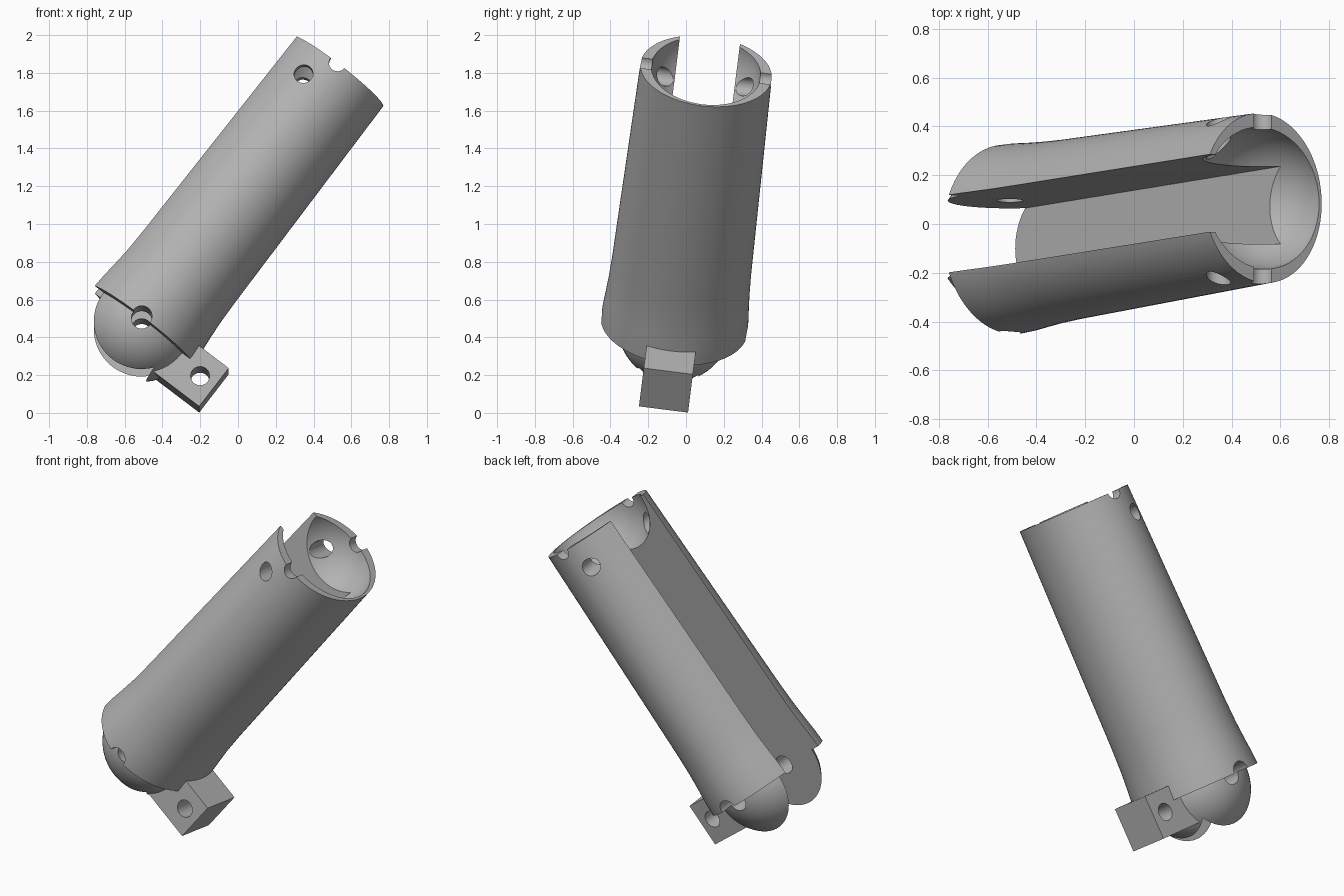
import bpy, bmesh, math
from mathutils import Matrix, Vector

if "Cube" in bpy.data.objects:
    bpy.data.objects.remove(bpy.data.objects["Cube"])

LENGTH = 1.707      # pin axis to socket rim
BALL = 0.3
SLOT = 0.16         # half width of the slot
FLOOR = 0.2         # slot floor position

grey = bpy.data.materials.new("plain grey")
grey.use_nodes = True
grey.diffuse_color = (0.45, 0.45, 0.45, 1)
grey.node_tree.nodes["Principled BSDF"].inputs["Base Color"].default_value = grey.diffuse_color


def finish(name, bm):
    bmesh.ops.recalc_face_normals(bm, faces=bm.faces)
    mesh = bpy.data.meshes.new(name)
    bm.to_mesh(mesh)
    bm.free()
    mesh.materials.append(grey)
    obj = bpy.data.objects.new(name, mesh)
    bpy.context.collection.objects.link(obj)
    return obj


def loft(name, rings, sides=96):
    """Stack of ellipses (z, x radius, y radius) with flat caps."""
    bm = bmesh.new()
    loops = []
    for z, rx, ry in rings:
        angles = [2 * math.pi * i / sides for i in range(sides)]
        loops.append([bm.verts.new((rx * math.cos(a), ry * math.sin(a), z)) for a in angles])
    for low, high in zip(loops, loops[1:]):
        for i in range(sides):
            j = (i + 1) % sides
            bm.faces.new((low[i], low[j], high[j], high[i]))
    bm.faces.new(loops[0])
    bm.faces.new(loops[-1])
    return finish(name, bm)


def sphere(name, radius, z):
    bm = bmesh.new()
    bmesh.ops.create_uvsphere(bm, u_segments=64, v_segments=33, radius=radius,
                              matrix=Matrix.Translation((0, 0, z)))
    return finish(name, bm)


def box(name, low, high):
    low, high = Vector(low), Vector(high)
    bm = bmesh.new()
    bmesh.ops.create_cube(bm, size=1, matrix=Matrix.Translation((low + high) / 2)
                          @ Matrix.Diagonal((*(high - low), 1)))
    return finish(name, bm)


def pin(name, radius, x, z):
    """Cylinder running across the part along y."""
    bm = bmesh.new()
    bmesh.ops.create_cone(bm, cap_ends=True, segments=40, radius1=radius, radius2=radius, depth=1.2,
                          matrix=Matrix.Translation((x, 0, z)) @ Matrix.Rotation(math.pi / 2, 4, 'X'))
    return finish(name, bm)


def combine(target, other, operation):
    mod = target.modifiers.new("cut", 'BOOLEAN')
    mod.operation, mod.solver, mod.object = operation, 'EXACT', other
    bpy.context.view_layer.objects.active = target
    bpy.ops.object.modifier_apply(modifier=mod.name)
    bpy.data.objects.remove(other)


# Flared oval shaft with a ball knuckle at its foot
body = loft("finger_segment", [(0, 0.343, 0.39), (0.08, 0.338, 0.388), (0.16, 0.33, 0.382),
                               (0.26, 0.322, 0.376), (0.4, 0.318, 0.371), (LENGTH, 0.305, 0.35)])
combine(body, sphere("knuckle_ball", BALL, 0), 'UNION')

# Socket in the top and the long slot down one side
combine(body, sphere("socket_cutter", 0.292, LENGTH), 'DIFFERENCE')
combine(body, box("slot_cutter", (-0.6, -SLOT, -0.6), (FLOOR, SLOT, LENGTH + 0.3)), 'DIFFERENCE')

# Hinge lug on the outer side of the knuckle
lug = box("hinge_lug", (FLOOR + 0.01, -0.131, -0.172), (0.515, 0.131, 0.085))
combine(body, lug, 'UNION')

# Cross holes: knuckle pin, rim notches, tendon hole, lug hole
for radius, x, z in [(0.055, 0, 0), (0.045, 0, LENGTH), (0.05, -0.109, 1.553), (0.05, 0.42, -0.04)]:
    combine(body, pin("hole_cutter", radius, x, z), 'DIFFERENCE')

# Smooth curved faces, keep crisp edges
bpy.ops.object.select_all(action='DESELECT')
body.select_set(True)
bpy.context.view_layer.objects.active = body
bpy.ops.object.shade_smooth_by_angle(angle=math.radians(30))

# Lean the whole part
body.matrix_world = (Matrix.Translation((-0.51, -0.063, 0.464))
                     @ Matrix.Rotation(math.radians(-7.18), 4, 'X')
                     @ Matrix.Rotation(math.radians(37.4), 4, 'Y'))
